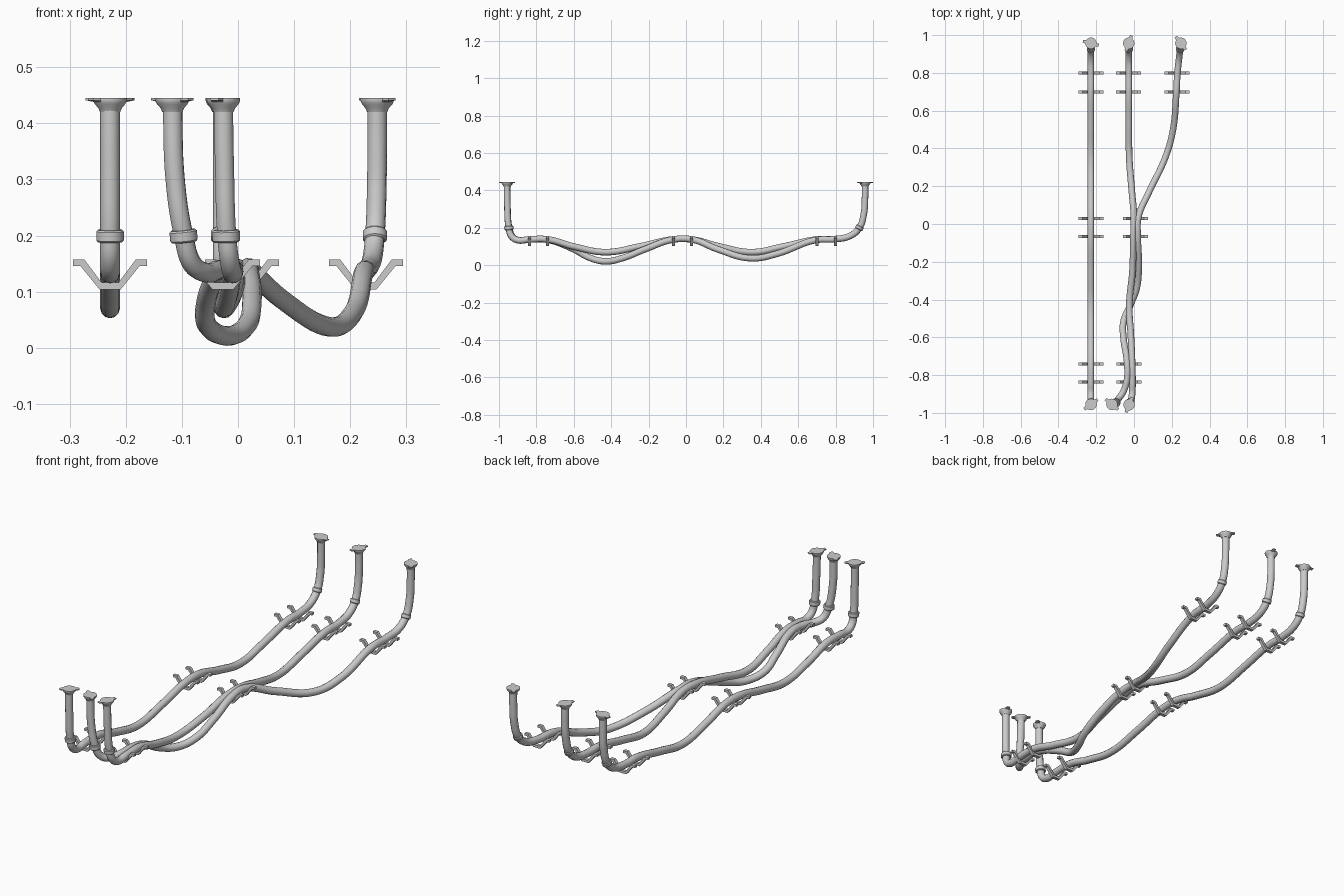
import bpy, bmesh
from math import sin, cos, pi, radians
from mathutils import Vector, Matrix

if "Cube" in bpy.data.objects:
    bpy.data.objects.remove(bpy.data.objects["Cube"])

R = 0.0175  # pipe radius


def mesh_object(name, bm, smooth=True):
    bmesh.ops.recalc_face_normals(bm, faces=bm.faces)
    me = bpy.data.meshes.new(name)
    bm.to_mesh(me)
    bm.free()
    ob = bpy.data.objects.new(name, me)
    bpy.context.collection.objects.link(ob)
    if smooth:
        bpy.ops.object.select_all(action='DESELECT')
        bpy.context.view_layer.objects.active = ob
        ob.select_set(True)
        bpy.ops.object.shade_smooth_by_angle(angle=radians(35))
    return ob


def pipe(name, pts):
    cu = bpy.data.curves.new(name, 'CURVE')
    cu.dimensions = '3D'
    cu.bevel_depth = R
    cu.bevel_resolution = 4
    cu.resolution_u = 8
    cu.use_fill_caps = True
    sp = cu.splines.new('BEZIER')
    sp.bezier_points.add(len(pts) - 1)
    for bp, p in zip(sp.bezier_points, pts):
        bp.co = p
        bp.handle_left_type = bp.handle_right_type = 'AUTO'
    ob = bpy.data.objects.new(name, cu)
    bpy.context.collection.objects.link(ob)
    bpy.ops.object.select_all(action='DESELECT')
    bpy.context.view_layer.objects.active = ob
    ob.select_set(True)
    bpy.ops.object.convert(target='MESH')
    bpy.ops.object.shade_smooth_by_angle(angle=radians(35))


def loft(name, rings, matrix, ears=0.0, n=36):
    # rings: (radius, height, has_ears)
    bm = bmesh.new()
    loops = []
    for r, z, e in rings:
        loop = []
        for i in range(n):
            a = 2 * pi * i / n
            rr = ears if e and abs(sin(a)) < 0.2 else r
            loop.append(bm.verts.new(matrix @ Vector((rr * cos(a), rr * sin(a), z))))
        loops.append(loop)
    for lo, hi in zip(loops, loops[1:]):
        for i in range(n):
            j = (i + 1) % n
            bm.faces.new((lo[i], lo[j], hi[j], hi[i]))
    bm.faces.new(loops[0])
    bm.faces.new(loops[-1])
    mesh_object(name, bm)


def flange(x, y, angle):
    m = Matrix.Translation((x, y, 0)) @ Matrix.Rotation(radians(angle), 4, 'Z')
    loft("end_flange", [(0.018, 0.42, 0), (0.021, 0.427, 0), (0.027, 0.434, 0),
                        (0.029, 0.438, 0), (0.030, 0.441, 1), (0.030, 0.445, 1)], m, ears=0.044)


def collar(pos, direction, r, h):
    m = Matrix.Translation(pos) @ Vector(direction).to_track_quat('Z', 'Y').to_matrix().to_4x4()
    loft("pipe_collar", [(r - 0.003, -h, 0), (r, -h + 0.003, 0),
                         (r, h - 0.003, 0), (r - 0.003, h, 0)], m)


def bracket(x, y):
    half = [(0.015, 0.116), (0.0455, 0.157), (0.066, 0.157), (0.066, 0.146),
            (0.053, 0.146), (0.019, 0.104)]
    prof = half + [(-a, z) for a, z in reversed(half)]
    bm = bmesh.new()
    f = bm.faces.new([bm.verts.new((x + a, y - 0.008, z)) for a, z in prof])
    out = bmesh.ops.extrude_face_region(bm, geom=[f])
    bmesh.ops.translate(bm, vec=(0, 0.016, 0),
                        verts=[v for v in out['geom'] if isinstance(v, bmesh.types.BMVert)])
    mesh_object("support_bracket", bm, smooth=False)


# shared side profile (y, z) of the sagging pipes
side = [(-0.957, 0.44), (-0.955, 0.32), (-0.947, 0.2), (-0.933, 0.155), (-0.9, 0.134),
        (-0.84, 0.138), (-0.74, 0.138), (-0.6, 0.1), (-0.43, 0.07), (-0.25, 0.1),
        (-0.07, 0.138), (0.03, 0.138), (0.18, 0.1), (0.35, 0.07), (0.52, 0.1),
        (0.7, 0.138), (0.8, 0.14), (0.88, 0.158), (0.927, 0.2), (0.95, 0.27),
        (0.957, 0.36), (0.957, 0.44)]
left_x = [-0.228] * 22
mid_x = [-0.026, -0.024, -0.02, -0.015, -0.01, -0.008, -0.01, -0.016, -0.025, -0.008,
         -0.003, 0, -0.012, -0.025, -0.027, -0.027, -0.027, -0.027, -0.027, -0.027, -0.027, -0.027]
pipe("left_pipe", [(x, y, z) for x, (y, z) in zip(left_x, side)])
pipe("middle_pipe", [(x, y, z) for x, (y, z) in zip(mid_x, side)])

# wandering pipe that crosses the middle one
pipe("crossing_pipe", [
    (-0.117, -0.955, 0.44), (-0.112, -0.954, 0.3), (-0.097, -0.945, 0.2), (-0.082, -0.925, 0.15),
    (-0.058, -0.89, 0.134), (-0.038, -0.83, 0.138), (-0.036, -0.74, 0.136), (-0.056, -0.6, 0.085),
    (-0.056, -0.52, 0.042), (-0.02, -0.43, 0.021), (0.014, -0.34, 0.038), (0.025, -0.22, 0.085),
    (0.02, -0.07, 0.137), (0.022, 0.03, 0.138), (0.08, 0.17, 0.085), (0.165, 0.35, 0.037),
    (0.205, 0.49, 0.062), (0.224, 0.69, 0.134), (0.23, 0.8, 0.14), (0.239, 0.88, 0.158),
    (0.244, 0.927, 0.2), (0.247, 0.95, 0.27), (0.248, 0.957, 0.36), (0.248, 0.957, 0.44)])

# eared flanges on every pipe end
for x, y, a in [(-0.228, 0.957, -15), (-0.028, 0.957, 70), (0.248, 0.957, -52),
                (-0.228, -0.955, 36), (-0.026, -0.957, 68), (-0.117, -0.955, -40)]:
    flange(x, y, a)

# collars at the bends
for x, lean in [(-0.228, 0), (-0.021, -0.03), (-0.097, -0.1)]:
    collar((x, -0.947, 0.199), (lean, -0.08, 1), 0.0245, 0.011)
for x in (-0.228, -0.027, 0.244):
    collar((x, 0.927, 0.2), (0, 0.5, 1), 0.0215, 0.01)

# bracket pairs under the pipes
for ys, xs in [((0.8, 0.7), (-0.228, -0.028, 0.228)),
               ((0.03, -0.067), (-0.228, 0.007)),
               ((-0.74, -0.837), (-0.228, -0.027))]:
    for y in ys:
        for x in xs:
            bracket(x, y)
